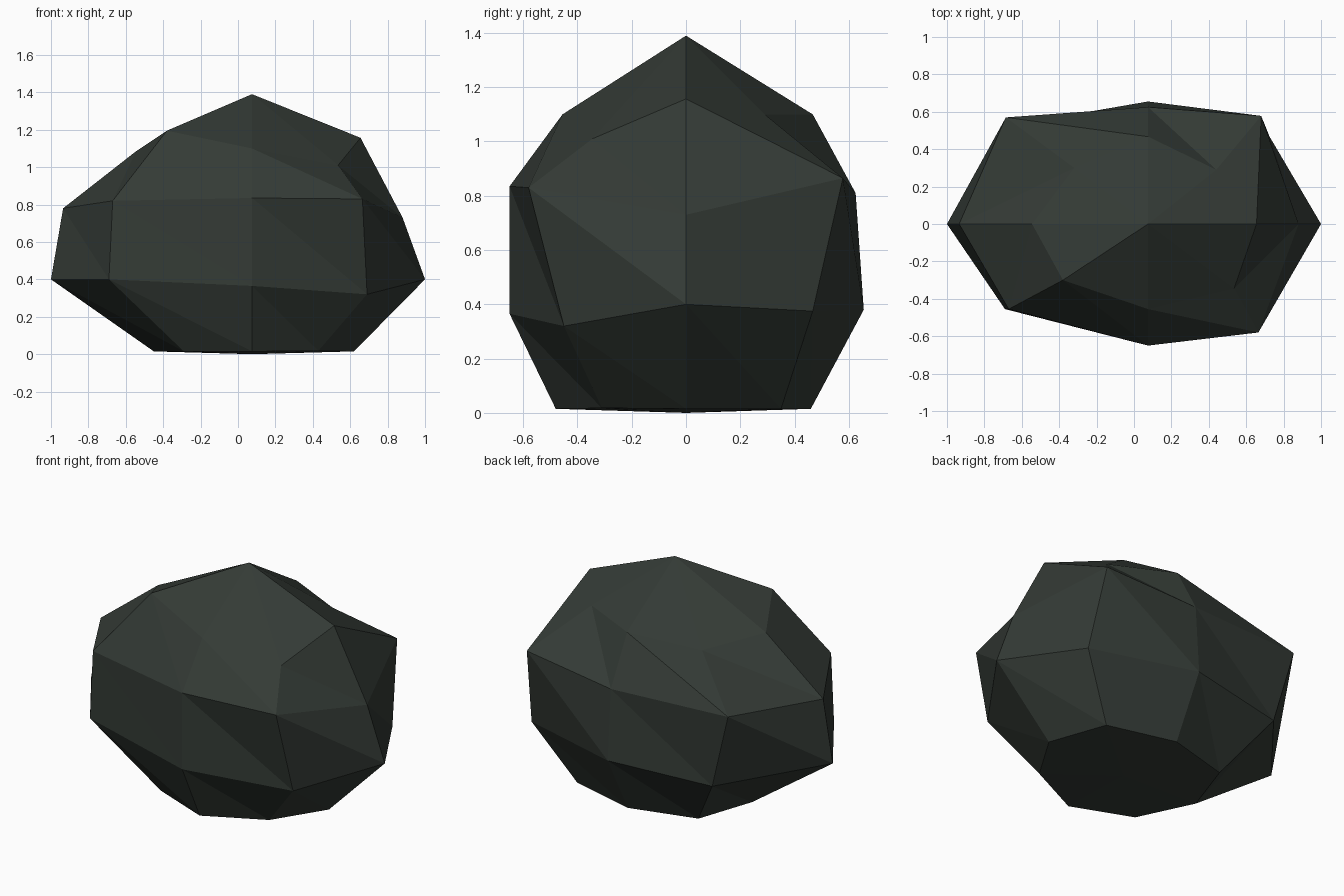
import bpy, bmesh

if "Cube" in bpy.data.objects:
    bpy.data.objects.remove(bpy.data.objects["Cube"])

# Faceted boulder: four irregular eight-sided rings, closed by a top and a bottom point.
# Each ring runs E, NE, N, NW, W, SW, S, SE.
foot = [(.62, 0, .015), (.495, .35, .015), (.075, .46, .015), (-.33, .35, .015),
        (-.45, 0, .015), (-.29, -.335, .015), (.075, -.48, .015), (.43, -.31, .018)]
belly = [(1, 0, .40), (.725, .467, .375), (.075, .655, .38), (-.56, .545, .35),
         (-1, 0, .40), (-.69, -.455, .40), (.075, -.65, .365), (.69, -.45, .32)]
shoulder = [(.88, 0, .73), (.68, .578, .865), (.075, .625, .81), (-.685, .57, .82),
            (-.935, 0, .78), (-.67, -.455, .82), (.075, -.65, .835), (.665, -.58, .83)]
crown = [(.655, 0, 1.157), (.44, .29, 1.10), (.075, .467, 1.10), (-.32, .30, 1.03),
         (-.545, 0, 1.085), (-.38, -.30, 1.195), (.075, -.455, 1.10), (.535, -.345, 1.01)]

bm = bmesh.new()
rings = [[bm.verts.new(p) for p in ring] for ring in (foot, belly, shoulder, crown)]
bottom = bm.verts.new((.075, 0, 0))
top = bm.verts.new((.075, 0, 1.39))

for i in range(8):
    j = (i + 1) % 8
    # Side facets, all split along the same diagonal
    for low, high in zip(rings, rings[1:]):
        bm.faces.new((low[i], low[j], high[i]))
        bm.faces.new((low[j], high[j], high[i]))
    # Peak and underside facets
    bm.faces.new((rings[-1][i], rings[-1][j], top))
    bm.faces.new((rings[0][j], rings[0][i], bottom))
bmesh.ops.recalc_face_normals(bm, faces=bm.faces)

mesh = bpy.data.meshes.new("boulder")
bm.to_mesh(mesh)
bm.free()

# Dark green-grey stone
stone = bpy.data.materials.new("dark_stone")
stone.diffuse_color = (.034, .043, .036, 1)
stone.use_nodes = True
stone.node_tree.nodes["Principled BSDF"].inputs["Base Color"].default_value = stone.diffuse_color
mesh.materials.append(stone)

boulder = bpy.data.objects.new("boulder", mesh)
bpy.context.collection.objects.link(boulder)
